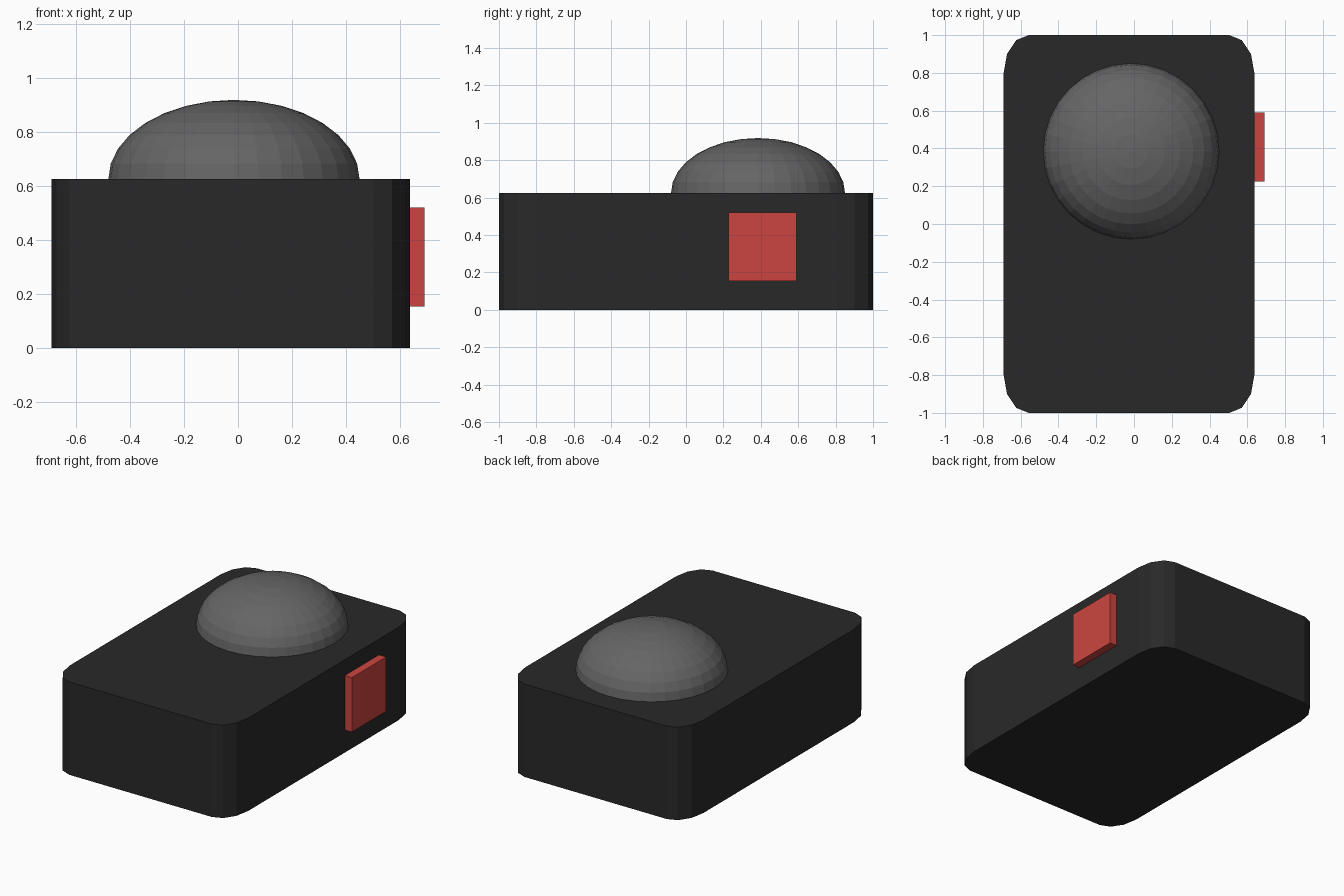
import bpy, bmesh
from math import sin, cos, radians

if "Cube" in bpy.data.objects:
    bpy.data.objects.remove(bpy.data.objects["Cube"])


def add_object(name, bm, color):
    bmesh.ops.recalc_face_normals(bm, faces=bm.faces)
    mesh = bpy.data.meshes.new(name)
    bm.to_mesh(mesh)
    bm.free()
    obj = bpy.data.objects.new(name, mesh)
    bpy.context.collection.objects.link(obj)
    mat = bpy.data.materials.new(name + "_color")
    mat.diffuse_color = (*color, 1)
    mat.use_nodes = True
    mat.node_tree.nodes["Principled BSDF"].inputs["Base Color"].default_value = mat.diffuse_color
    mesh.materials.append(mat)
    return obj


# Case: rounded outline with elliptical three-step corners, extruded upward
X0, X1, TOP = -0.69, 0.637, 0.625
cx, hx, hy = (X0 + X1) / 2, (X1 - X0) / 2, 1.0
rx, ry = hx * 0.2, hy * 0.2
bm = bmesh.new()
outline = []
for q, (sx, sy) in enumerate([(1, 1), (-1, 1), (-1, -1), (1, -1)]):
    for step in range(4):
        a = radians(90 * q + 30 * step)
        outline.append(bm.verts.new((cx + sx * (hx - rx) + rx * cos(a),
                                     sy * (hy - ry) + ry * sin(a), 0)))
base = bm.faces.new(outline)
side = bmesh.ops.extrude_face_region(bm, geom=[base], use_keep_orig=True)
bmesh.ops.translate(bm, vec=(0, 0, TOP),
                    verts=[v for v in side["geom"] if isinstance(v, bmesh.types.BMVert)])
add_object("case", bm, (0.022, 0.022, 0.022))

# Dome: flattened sphere half sunk into the top of the case
bm = bmesh.new()
bmesh.ops.create_uvsphere(bm, u_segments=32, v_segments=16, radius=1)
bmesh.ops.scale(bm, vec=(0.465, 0.465, 0.293), verts=bm.verts)
dome = add_object("dome", bm, (0.13, 0.13, 0.13))
dome.location = (-0.015, 0.385, TOP)

# Side button: red block set into the right wall
bm = bmesh.new()
bmesh.ops.create_cube(bm, size=1)
bmesh.ops.scale(bm, vec=(0.11, 0.364, 0.366), verts=bm.verts)
button = add_object("side_button", bm, (0.6, 0.06, 0.05))
button.location = (0.635, 0.408, 0.336)
